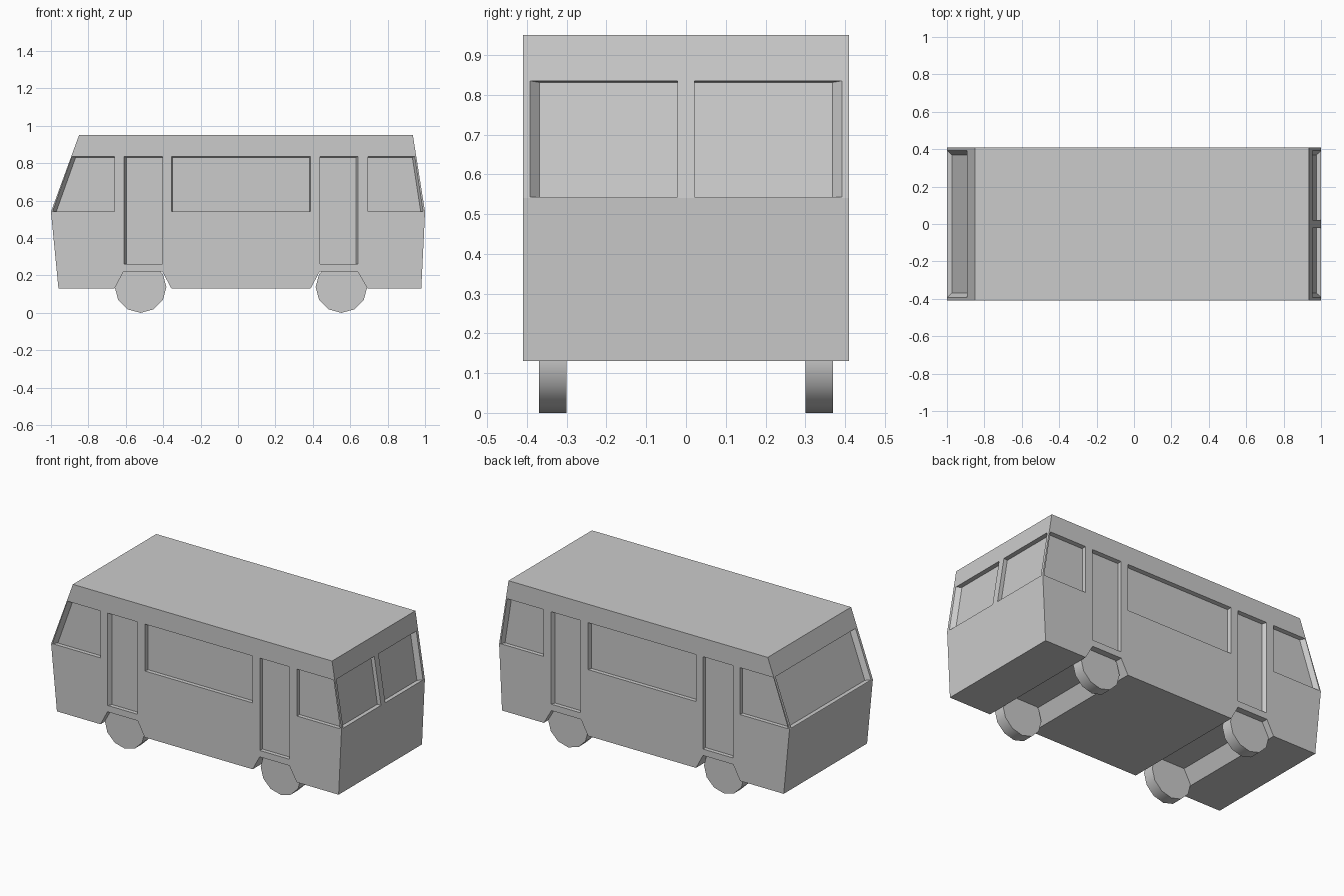
import bpy, bmesh, math
from mathutils import Vector

if "Cube" in bpy.data.objects:
    bpy.data.objects.remove(bpy.data.objects["Cube"])

W = 0.41                 # half width of the body
D = 0.025                # depth of window and door recesses
Z0, Z1 = 0.543, 0.835    # window band
WAIST, ROOF = 0.54, 0.95


def front_x(z):
    return -1 + 0.15 * (z - WAIST) / (ROOF - WAIST)


def rear_x(z):
    return 1 - 0.065 * (z - WAIST) / (ROOF - WAIST)


def make_object(name, bm):
    bmesh.ops.recalc_face_normals(bm, faces=bm.faces)
    mesh = bpy.data.meshes.new(name)
    bm.to_mesh(mesh)
    bm.free()
    ob = bpy.data.objects.new(name, mesh)
    bpy.context.collection.objects.link(ob)
    return ob


# Body: side profile with wheel arches, extruded across the width
profile = [(-0.96, 0.13), (-0.66, 0.13), (-0.612, 0.22), (-0.404, 0.22), (-0.356, 0.13),
           (0.388, 0.13), (0.436, 0.22), (0.64, 0.22), (0.692, 0.13), (0.98, 0.13),
           (1.0, WAIST), (0.935, ROOF), (-0.85, ROOF), (-1.0, WAIST)]
bm = bmesh.new()
face = bm.faces.new([bm.verts.new((x, -W, z)) for x, z in profile])
ext = bmesh.ops.extrude_face_region(bm, geom=[face])
bmesh.ops.translate(bm, vec=(0, 2 * W, 0),
                    verts=[v for v in ext["geom"] if isinstance(v, bmesh.types.BMVert)])
body = make_object("van_body", bm)

# Recess cutters: tapered blocks from an outer opening to an inner pane
cut = bmesh.new()


def recess(outer, inner):
    outer, inner = [Vector(p) for p in outer], [Vector(p) for p in inner]
    a = [cut.verts.new(o + (o - i) * 0.3) for o, i in zip(outer, inner)]
    b = [cut.verts.new(i) for i in inner]
    cut.faces.new(a)
    cut.faces.new(b[::-1])
    for k in range(4):
        n = (k + 1) % 4
        cut.faces.new((a[k], b[k], b[n], a[n]))


def side_recess(side, low, high, left, right, trim_l=0.0, trim_r=0.0):
    """left / right are (x at bottom, x at top)"""
    def ring(y, tl, tr, t):
        return [(left[0] + tl, side * y, low), (right[0] - tr, side * y, low),
                (right[1] - tr, side * y, high - t), (left[1] + tl, side * y, high - t)]
    recess(ring(W, 0, 0, 0), ring(W - D, trim_l, trim_r, 0.004))


def end_recess(x_at, inward, y0, y1, trim0, trim1):
    def ring(dx, t0, t1, t):
        zs = [(y0 + t0, Z0), (y1 - t1, Z0), (y1 - t1, Z1 - t), (y0 + t0, Z1 - t)]
        return [(x_at(z) + dx, y, z) for y, z in zs]
    recess(ring(0, 0, 0, 0), ring(inward, trim0, trim1, 0.004))


# Side windows and doors
for s in (-1, 1):
    side_recess(s, Z0, Z1, (front_x(Z0) + 0.008, front_x(Z1) + 0.004), (-0.66, -0.66), 0.02, 0)
    side_recess(s, 0.26, Z1, (-0.61, -0.61), (-0.404, -0.404), 0.013, 0)
    side_recess(s, Z0, Z1, (-0.355, -0.355), (0.388, 0.388), 0.005, 0.007)
    side_recess(s, 0.26, Z1, (0.438, 0.438), (0.642, 0.642), 0, 0.011)
    side_recess(s, Z0, Z1, (0.694, 0.694), (rear_x(Z0) - 0.01, rear_x(Z1) - 0.008), 0, 0.013)

# Windscreen and the two rear windows
end_recess(front_x, D, -0.393, 0.393, 0.025, 0.025)
end_recess(rear_x, -D, -0.392, -0.021, 0.024, 0)
end_recess(rear_x, -D, 0.021, 0.392, 0, 0.024)

cutter = make_object("recess_cutter", cut)
cutter.hide_render = True
mod = body.modifiers.new("recesses", "BOOLEAN")
mod.operation, mod.solver, mod.object = "DIFFERENCE", "EXACT", cutter
bpy.context.view_layer.objects.active = body
bpy.ops.object.modifier_apply(modifier=mod.name)
bpy.data.objects.remove(cutter, do_unlink=True)

# Wheels: twelve-sided discs tucked into the arches
R = 0.138
for end, x in (("front", -0.521), ("rear", 0.553)):
    for side, y in (("right", -0.335), ("left", 0.335)):
        bpy.ops.mesh.primitive_cylinder_add(vertices=12, radius=R, depth=0.07,
                                            location=(x, y, R), rotation=(math.pi / 2, 0, 0))
        bpy.context.object.name = f"{end}_{side}_wheel"
        bpy.ops.object.shade_smooth_by_angle(angle=math.radians(40))
